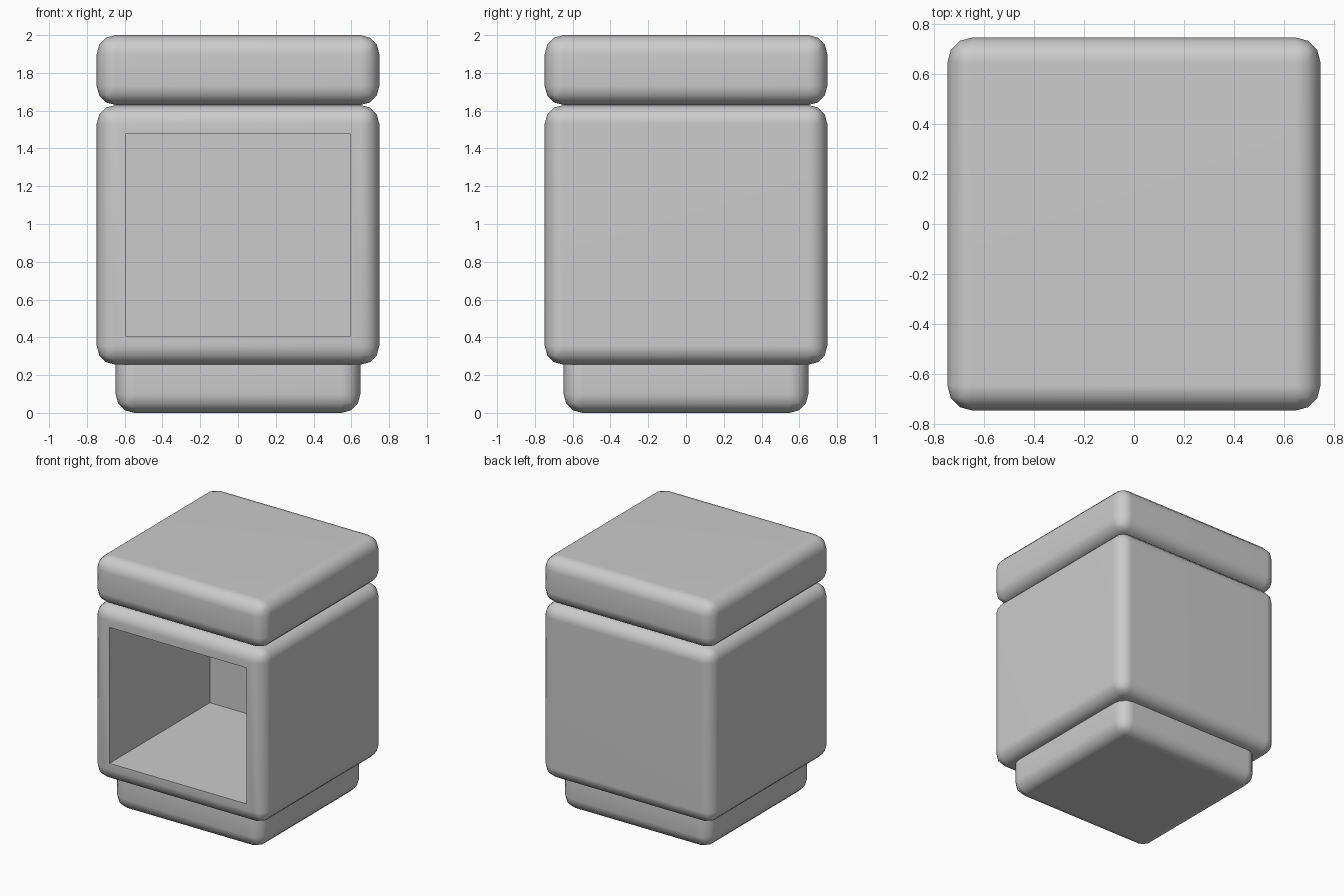
import bpy
import bmesh
import math
from mathutils import Vector

default = bpy.data.objects.get("Cube")
if default:
    bpy.data.objects.remove(default, do_unlink=True)

GREY = (0.6, 0.6, 0.6, 1.0)
mat = bpy.data.materials.new("plain_grey")
mat.use_nodes = True
mat.diffuse_color = GREY
mat.node_tree.nodes["Principled BSDF"].inputs["Base Color"].default_value = GREY


def rounded_block(name, width, z0, z1, radius=0.1, cavity=None):
    """Square block with rounded edges; cavity = (rim, depth) hollows the front."""
    bm = bmesh.new()
    bmesh.ops.create_cube(bm, size=1)
    bmesh.ops.scale(bm, vec=(width, width, z1 - z0), verts=bm.verts)
    bmesh.ops.translate(bm, vec=(0, 0, (z0 + z1) / 2), verts=bm.verts)
    bmesh.ops.bevel(bm, geom=bm.edges[:], offset=radius, segments=3,
                    profile=0.5, affect='EDGES')
    if cavity:
        rim, depth = cavity
        bm.normal_update()
        front = min(bm.faces, key=lambda f: f.calc_center_median().y)
        bmesh.ops.inset_region(bm, faces=[front], thickness=rim)
        result = bmesh.ops.extrude_face_region(bm, geom=[front])
        inner = [v for v in result["geom"] if isinstance(v, bmesh.types.BMVert)]
        bmesh.ops.translate(bm, vec=Vector((0, depth, 0)), verts=inner)
        if front.is_valid:
            bmesh.ops.delete(bm, geom=[front], context='FACES_ONLY')
    mesh = bpy.data.meshes.new(name)
    bm.to_mesh(mesh)
    bm.free()
    mesh.materials.append(mat)
    obj = bpy.data.objects.new(name, mesh)
    bpy.context.collection.objects.link(obj)

    # Soft rounded edges, crisp cavity edges
    bpy.ops.object.select_all(action='DESELECT')
    obj.select_set(True)
    bpy.context.view_layer.objects.active = obj
    bpy.ops.object.shade_smooth_by_angle(angle=math.radians(45))
    weighted = obj.modifiers.new("flat_sides", 'WEIGHTED_NORMAL')
    weighted.keep_sharp = True
    return obj


# Plinth, hollow body open at the front, and lid
rounded_block("base", 1.296, 0.0, 0.36)
rounded_block("body", 1.496, 0.255, 1.63, cavity=(0.074, 1.25))
rounded_block("lid", 1.496, 1.63, 2.0)
